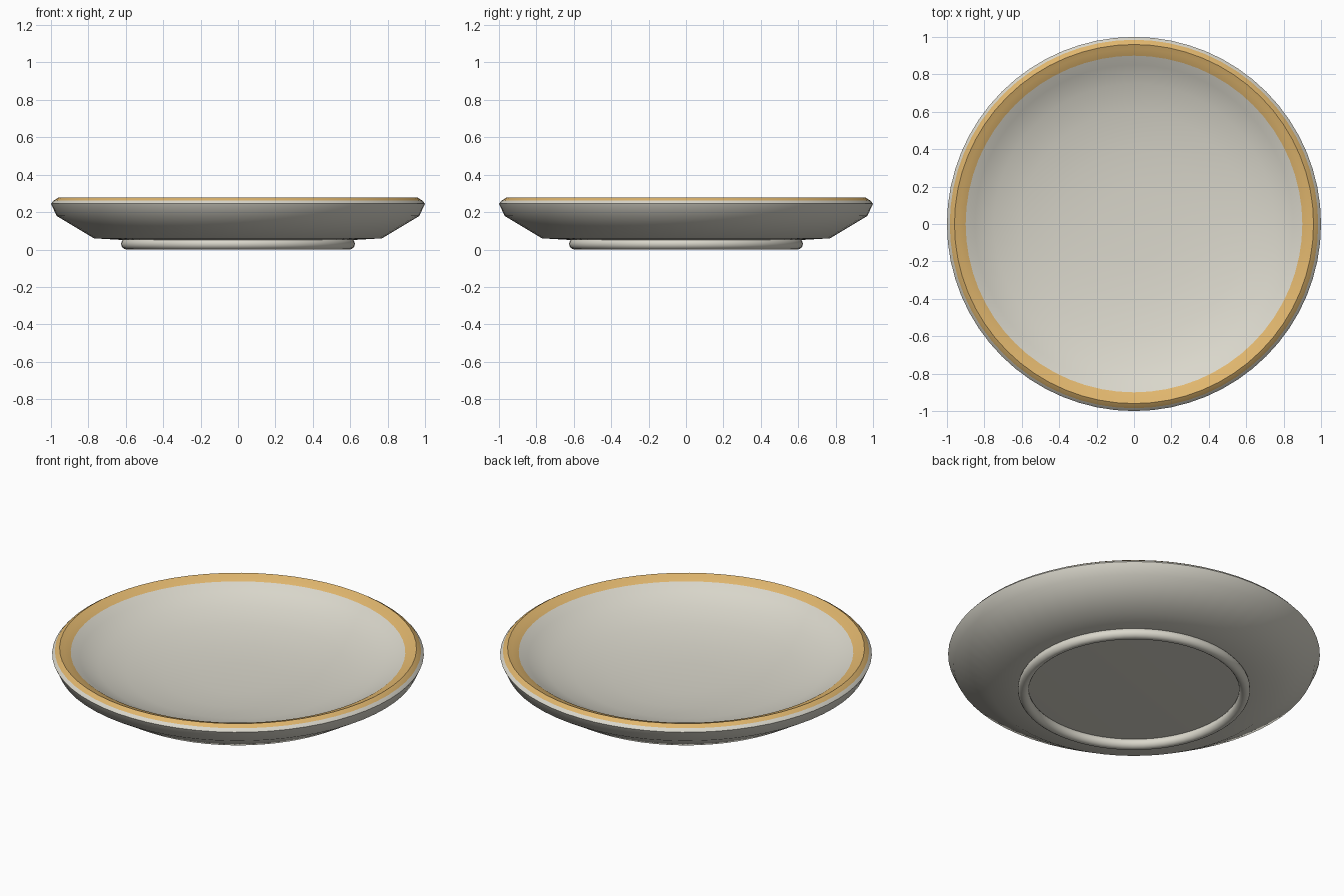
import bpy
import bmesh
from math import radians, tau
from mathutils import Vector

cube = bpy.data.objects.get("Cube")
if cube:
    bpy.data.objects.remove(cube, do_unlink=True)

SEGMENTS = 64


def make_material(name, rgb):
    mat = bpy.data.materials.new(name)
    mat.use_nodes = True
    color = (*rgb, 1.0)
    mat.diffuse_color = color
    mat.node_tree.nodes["Principled BSDF"].inputs["Base Color"].default_value = color
    return mat


def smooth(obj, angle):
    bpy.ops.object.select_all(action="DESELECT")
    obj.select_set(True)
    bpy.context.view_layer.objects.active = obj
    bpy.ops.object.shade_smooth_by_angle(angle=radians(angle))


def lathe(name, profile):
    """Revolve a profile of (radius, height) points around z."""
    bm = bmesh.new()
    verts = [bm.verts.new((r, 0, z)) for r, z in profile]
    edges = [bm.edges.new(pair) for pair in zip(verts, verts[1:])]
    bmesh.ops.spin(bm, geom=verts + edges, axis=Vector((0, 0, 1)), cent=Vector(),
                   angle=tau, steps=SEGMENTS, use_duplicate=False)
    bmesh.ops.remove_doubles(bm, verts=bm.verts, dist=0.0005)
    bmesh.ops.recalc_face_normals(bm, faces=bm.faces)
    mesh = bpy.data.meshes.new(name)
    bm.to_mesh(mesh)
    bm.free()
    obj = bpy.data.objects.new(name, mesh)
    bpy.context.collection.objects.link(obj)
    return obj


cream = make_material("cream glaze", (0.70, 0.68, 0.60))
gold = make_material("gold rim", (0.75, 0.47, 0.155))

# Dish: underside, outer wall, rolled rim, shallow bowl
underside = [(0, 0.05), (0.6, 0.05), (0.77, 0.06), (0.97, 0.18), (1.0, 0.245)]
rim = [(0.985, 0.262), (0.96, 0.278), (0.935, 0.268), (0.9, 0.255)]
bowl = [(0.85, 0.222), (0.75, 0.178), (0.6, 0.14), (0.4, 0.113), (0.2, 0.102), (0, 0.1)]
dish = lathe("dish", underside + rim + bowl)
dish.data.materials.append(cream)
dish.data.materials.append(gold)
for face in dish.data.polygons:
    face.material_index = int(face.center.z > 0.256)
smooth(dish, 45)

# Rounded foot ring
bpy.ops.mesh.primitive_torus_add(major_radius=0.595, minor_radius=0.03,
                                 major_segments=SEGMENTS, minor_segments=16,
                                 location=(0, 0, 0.03))
foot = bpy.context.object
foot.name = "foot_ring"
foot.data.materials.append(cream)
smooth(foot, 60)
